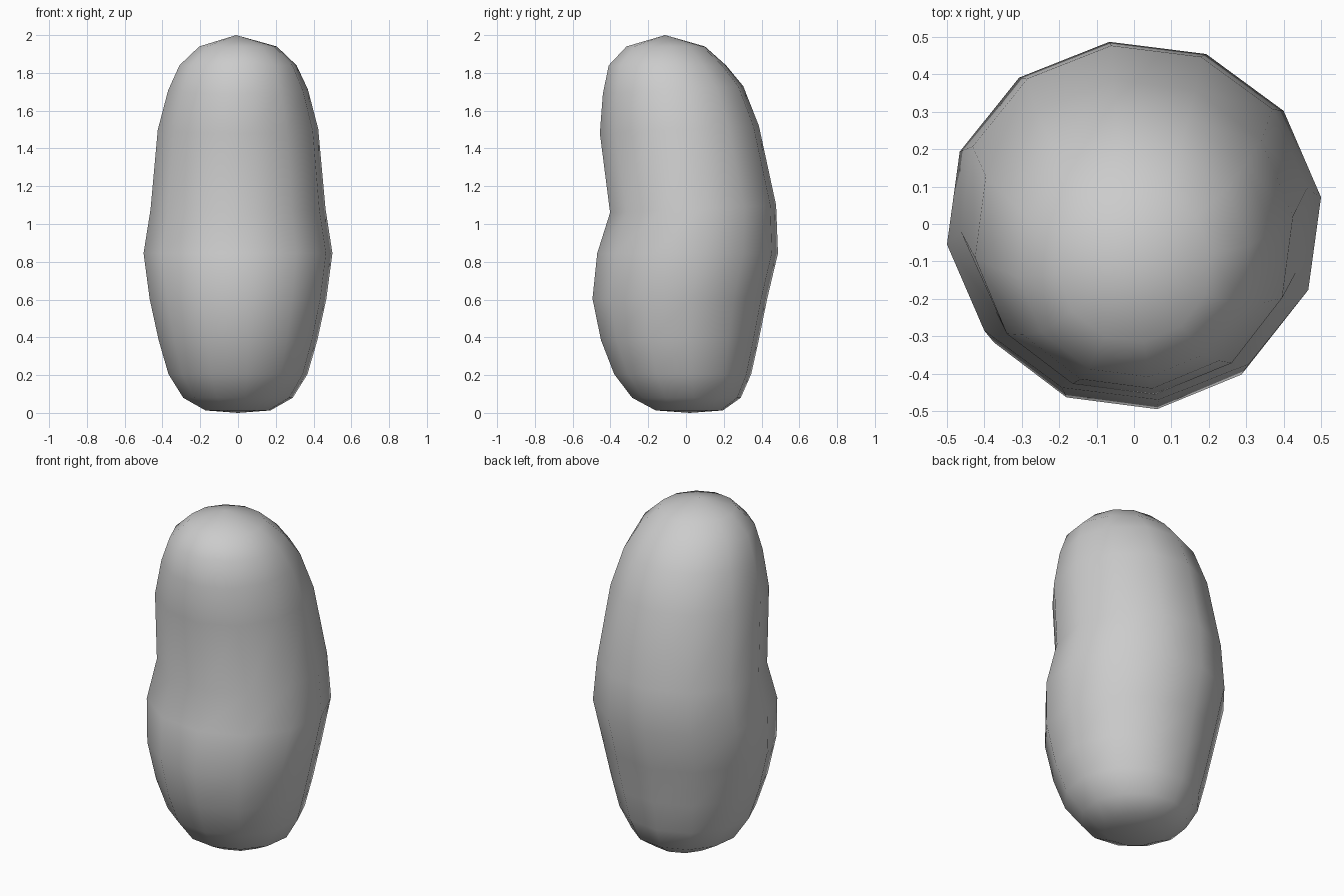
import bpy, bmesh, math

if "Cube" in bpy.data.objects:
    bpy.data.objects.remove(bpy.data.objects["Cube"])

SIDES = 12
PHASE = math.radians(7.5)

# Rings: height, half width in x, front y, back y
rings = [
    (0.013, 0.172, -0.160, 0.195),
    (0.08, 0.290, -0.285, 0.290),
    (0.205, 0.368, -0.380, 0.345),
    (0.385, 0.420, -0.450, 0.385),
    (0.605, 0.468, -0.495, 0.430),
    (0.845, 0.500, -0.470, 0.487),
    (1.08, 0.463, -0.402, 0.477),
    (1.50, 0.425, -0.456, 0.386),
    (1.71, 0.370, -0.440, 0.303),
    (1.84, 0.310, -0.409, 0.212),
    (1.94, 0.205, -0.315, 0.100),
]

# Bean body lofted through the rings
bm = bmesh.new()
fit = 1 / math.cos(PHASE)
loops = []
for z, rx, y0, y1 in rings:
    cy, ry = (y0 + y1) / 2, (y1 - y0) / 2
    loop = []
    for i in range(SIDES):
        a = PHASE + 2 * math.pi * i / SIDES
        # slight tilt: the front of the upper rings sits lower
        tilt = 0.02 * math.sin(a) if 1.0 < z < 1.8 else 0
        loop.append(bm.verts.new((rx * fit * math.cos(a),
                                  cy + ry * fit * math.sin(a), z + tilt)))
    loops.append(loop)

for lo, hi in zip(loops, loops[1:]):
    for i in range(SIDES):
        j = (i + 1) % SIDES
        bm.faces.new((lo[i], lo[j], hi[j], hi[i]))

# Rounded end caps
bottom = bm.verts.new((0, 0.02, 0))
top = bm.verts.new((-0.01, -0.11, 2.0))
for i in range(SIDES):
    j = (i + 1) % SIDES
    bm.faces.new((loops[0][j], loops[0][i], bottom))
    bm.faces.new((loops[-1][i], loops[-1][j], top))

bmesh.ops.recalc_face_normals(bm, faces=bm.faces)
for f in bm.faces:
    f.smooth = True
mesh = bpy.data.meshes.new("bean_body")
bm.to_mesh(mesh)
bm.free()
body = bpy.data.objects.new("bean_body", mesh)
bpy.context.collection.objects.link(body)
